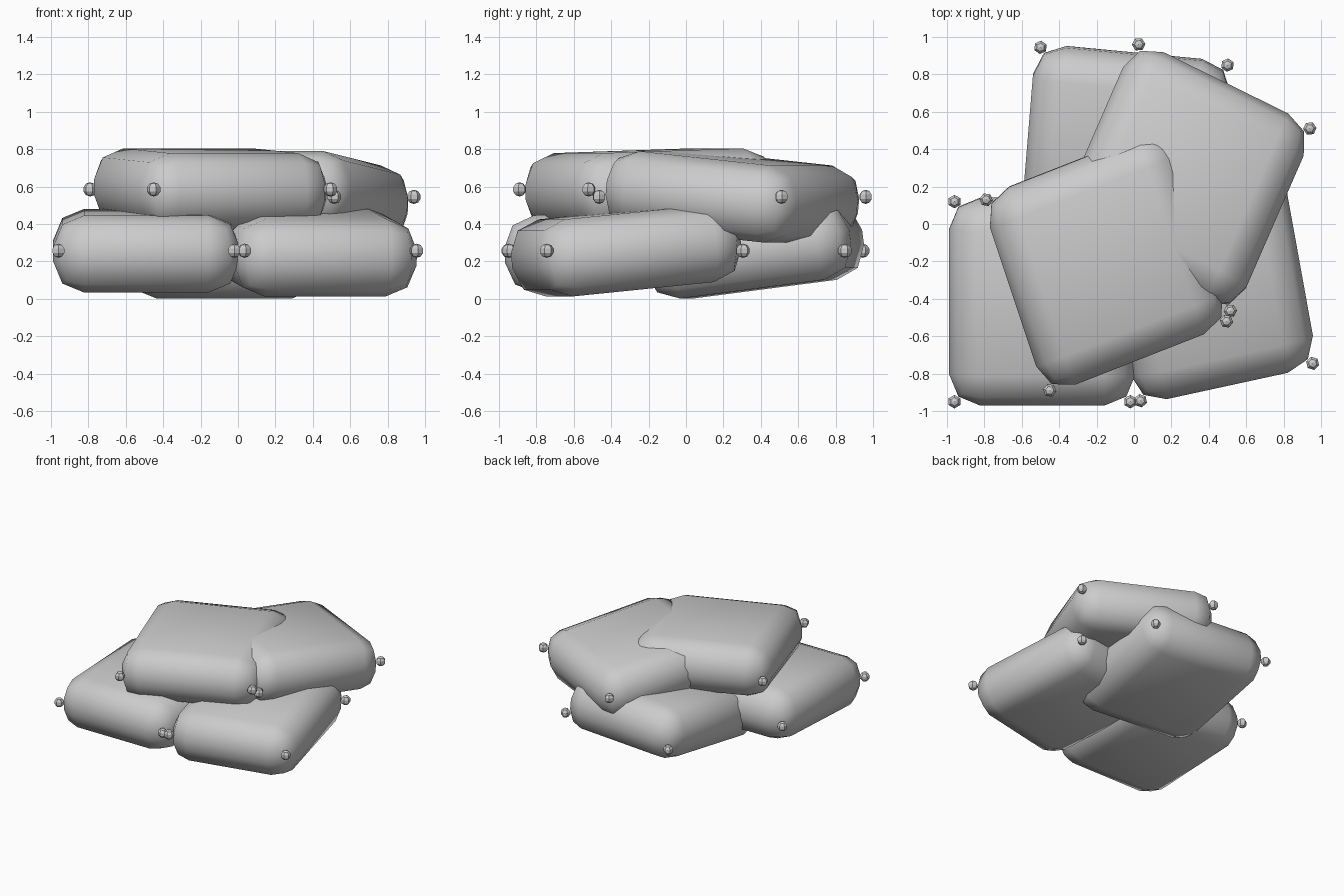
import bpy, bmesh, math
from mathutils import Matrix, Vector

old = bpy.data.objects.get("Cube")
if old:
    bpy.data.objects.remove(old, do_unlink=True)

cloth = bpy.data.materials.new("grey_cloth")
cloth.use_nodes = True
cloth.diffuse_color = (0.6, 0.6, 0.6, 1)
cloth.node_tree.nodes["Principled BSDF"].inputs["Base Color"].default_value = (0.6, 0.6, 0.6, 1)

HALF_THICK, ROUNDING, TASSEL_RADIUS = 0.207, 0.167, 0.038


def add_object(name, bm, smooth):
    mesh = bpy.data.meshes.new(name)
    for face in bm.faces:
        face.smooth = smooth
    bm.to_mesh(mesh)
    bm.free()
    mesh.materials.append(cloth)
    obj = bpy.data.objects.new(name, mesh)
    bpy.context.collection.objects.link(obj)


def add_pillow(name, centre, across, along, slope):
    """Rounded block spanning two edge vectors, rising by slope, with a bead at each corner."""
    centre, u, v = Vector(centre), Vector((*across, 0)), Vector((*along, 0))
    # Rounded pillow body
    bm = bmesh.new()
    bmesh.ops.create_cube(bm, size=2)
    bmesh.ops.scale(bm, verts=bm.verts,
                    vec=(u.length / 2 + 0.028, v.length / 2 + 0.02, HALF_THICK))
    bmesh.ops.bevel(bm, geom=bm.edges[:], offset=ROUNDING, segments=2,
                    profile=0.5, affect='EDGES', clamp_overlap=True)
    x_axis, tilt = u.normalized(), math.atan(slope)
    flat, up = v.normalized(), Vector((0, 0, 1))
    y_axis = flat * math.cos(tilt) + up * math.sin(tilt)
    z_axis = up * math.cos(tilt) - flat * math.sin(tilt)
    frame = Matrix((x_axis, y_axis, z_axis)).transposed().to_4x4()
    bm.transform(Matrix.Translation(centre) @ frame)
    add_object(name, bm, True)
    # Corner beads, level with the middle of the pillow
    bm = bmesh.new()
    turn = Matrix.Rotation(math.atan2(u.y, u.x), 4, 'Z')
    for i in (-0.5, 0.5):
        for j in (-0.5, 0.5):
            place = Matrix.Translation(centre + i * u + j * v) @ turn
            bmesh.ops.create_uvsphere(bm, u_segments=6, v_segments=5,
                                      radius=TASSEL_RADIUS, matrix=place)
    add_object(name + "_corner_beads", bm, False)


# Lower layer
add_pillow("lower_front_right_pillow", (-0.49, -0.415, 0.257), (0.94, 0), (0, 1.07), 0.045)
add_pillow("lower_front_left_pillow", (0.40, -0.32, 0.257), (0.92, 0.20), (-0.19, 1.05), 0.1)
add_pillow("lower_back_pillow", (-0.044, 0.362, 0.257), (1.0, -0.095), (0.088, 1.07), 0.13)
# Upper layer
add_pillow("upper_back_pillow", (0.27, 0.248, 0.545), (0.915, -0.45), (0.425, 0.975), -0.1)
add_pillow("upper_front_pillow", (-0.148, -0.195, 0.585), (0.945, 0.37), (-0.34, 1.02), 0.033)
